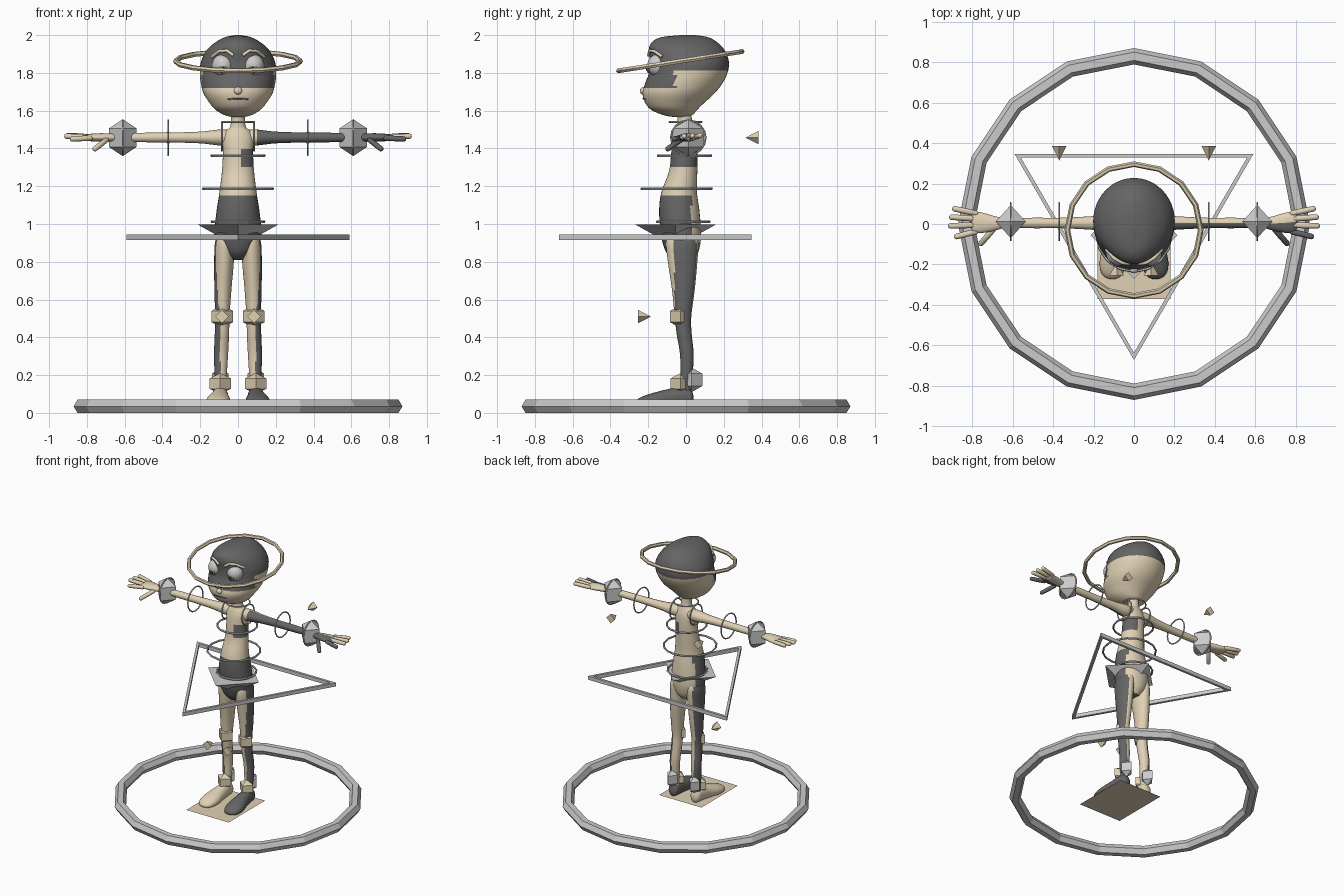
import bpy, bmesh, math
from mathutils import Vector

if "Cube" in bpy.data.objects:
    bpy.data.objects.remove(bpy.data.objects["Cube"])

def material(name, rgb):
    m = bpy.data.materials.new(name)
    m.diffuse_color = (*rgb, 1)
    m.use_nodes = True
    m.node_tree.nodes["Principled BSDF"].inputs["Base Color"].default_value = m.diffuse_color
    return m

TAN = material("tan", (0.75, 0.64, 0.46))
GREY = material("dark_grey", (0.13, 0.13, 0.13))
WHITE = material("eye_white", (0.8, 0.8, 0.78))
GREEN = material("iris_green", (0.2, 0.28, 0.12))
BLACK = material("black", (0.02, 0.02, 0.02))
SIDES = ((-1, "right"), (1, "left"))

def finish(name, mat=None, smooth=False):
    o = bpy.context.object
    o.name = name
    if mat:
        o.data.materials.append(mat)
    for p in o.data.polygons:
        p.use_smooth = smooth
    return o

def ring(name, loc, r, tube, rot=(0, 0, 0), mat=None, minor=6, major=16):
    bpy.ops.mesh.primitive_torus_add(major_radius=r, minor_radius=tube, major_segments=major,
                                     minor_segments=minor, location=loc, rotation=rot)
    return finish(name, mat)

def ball(name, loc, scale, mat=None, seg=24, rings=16, smooth=True):
    bpy.ops.mesh.primitive_uv_sphere_add(segments=seg, ring_count=rings, radius=1, location=loc)
    bpy.context.object.scale = scale
    return finish(name, mat, smooth)

def diamond(name, loc, scale, mat=None):
    return ball(name, loc, scale, mat, 4, 2, False)

def arrow(name, loc, rot, mat):
    bpy.ops.mesh.primitive_cone_add(vertices=4, radius1=0.036, radius2=0, depth=0.07,
                                    location=loc, rotation=rot)
    return finish(name, mat)

def spline(rows, steps):
    """Catmull-Rom through the section rows."""
    out = []
    for i in range(len(rows) - 1):
        a, b, c, d = (Vector(rows[max(0, min(len(rows) - 1, i + k))]) for k in (-1, 0, 1, 2))
        for j in range(steps):
            t = j / steps
            out.append(0.5 * (2 * b + (c - a) * t + (2 * a - 5 * b + 4 * c - d) * t * t
                              + (3 * b - a - 3 * c + d) * t ** 3))
    return out + [Vector(rows[-1])]

def loft(name, rows, axis="Z", n=32, steps=5, dark=None, floor=None):
    """Elliptical sections (x, y, z, half_a, half_b) swept along an axis; dark(c) picks grey faces."""
    bm = bmesh.new()
    loops = []
    for x, y, z, a, b in spline(rows, steps):
        loop = []
        for k in range(n):
            t = 2 * math.pi * k / n
            u, v = a * math.cos(t), b * math.sin(t)
            p = {"Z": (x + u, y + v, z), "X": (x, y + u, z + v), "Y": (x + u, y, z + v)}[axis]
            if floor is not None:
                p = (p[0], p[1], max(p[2], floor))
            loop.append(bm.verts.new(p))
        loops.append(loop)
    for l, m in zip(loops, loops[1:]):
        for k in range(n):
            bm.faces.new((l[k], l[(k + 1) % n], m[(k + 1) % n], m[k]))
    bm.faces.new(loops[0])
    bm.faces.new(loops[-1])
    bmesh.ops.recalc_face_normals(bm, faces=bm.faces)
    for f in bm.faces:
        f.smooth = True
        f.material_index = int(bool(dark and dark(f.calc_center_median())))
    me = bpy.data.meshes.new(name)
    bm.to_mesh(me)
    bm.free()
    me.materials.append(TAN)
    me.materials.append(GREY)
    o = bpy.data.objects.new(name, me)
    bpy.context.collection.objects.link(o)
    return o

def tube(name, pts, r, mat):
    cu = bpy.data.curves.new(name, "CURVE")
    cu.dimensions = "3D"
    cu.bevel_depth, cu.bevel_resolution = r, 2
    s = cu.splines.new("POLY")
    s.points.add(len(pts) - 1)
    for p, c in zip(s.points, pts):
        p.co = (*c, 1)
    cu.use_fill_caps = True
    cu.materials.append(mat)
    o = bpy.data.objects.new(name, cu)
    bpy.context.collection.objects.link(o)
    return o

# head: (z, front y, back y, half width)
profile = [(1.567, -.07, .0, .035), (1.578, -.125, .035, .075), (1.605, -.185, .06, .12),
           (1.64, -.215, .095, .15), (1.69, -.23, .15, .182), (1.74, -.218, .19, .196),
           (1.80, -.196, .22, .202), (1.86, -.192, .227, .196), (1.92, -.197, .205, .165),
           (1.96, -.183, .168, .122), (1.988, -.135, .12, .072), (2.0, -.03, .05, .015)]
loft("head", [(0, (f + b) / 2, z, w, (b - f) / 2) for z, f, b, w in profile], n=48,
     dark=lambda c: c.z > 1.81 or (c.z > 1.72 and c.y < -.06))
ball("nose", (0, -.226, 1.705), (.022, .018, .02), TAN)
tube("mouth", [(-.055, -.212, 1.66), (-.02, -.226, 1.664), (.02, -.226, 1.664), (.055, -.212, 1.66)], .004, GREY)
for s, side in SIDES:
    ball(side + "_eye", (s * .08, -.145, 1.84), (.058, .06, .06), WHITE)
    ball(side + "_iris", (s * .08, -.199, 1.82), (.022, .009, .022), GREEN)
    ball(side + "_pupil", (s * .08, -.206, 1.82), (.011, .006, .011), BLACK)
    tube(side + "_eyebrow", [(s * x, y, z) for x, y, z in
         ((.025, -.197, 1.893), (.06, -.192, 1.918), (.1, -.168, 1.915), (.138, -.125, 1.885))], .009, TAN)

# neck and torso
loft("torso", [(0, -.015, .81, .035, .05), (0, -.02, .85, .085, .085), (0, -.025, .92, .122, .104),
               (0, -.03, .99, .122, .108), (0, -.036, 1.08, .112, .106), (0, -.036, 1.17, .098, .094),
               (0, -.015, 1.28, .085, .075), (0, -.008, 1.38, .08, .07), (0, -.005, 1.45, .085, .062),
               (0, -.005, 1.49, .068, .05), (0, -.005, 1.52, .04, .04), (0, -.01, 1.6, .037, .037)],
     dark=lambda c: c.z < 1.15 and c.y < .03 or (1.3 < c.z < 1.4 and c.x > .02))

for s, side in SIDES:
    # leg and foot
    loft(side + "_leg", [(s * x, y, z, a, b) for x, y, z, a, b in
         ((.092, .0, .06, .03, .034), (.092, .0, .15, .03, .031), (.09, .005, .3, .037, .036),
          (.085, -.01, .42, .038, .04), (.083, -.016, .51, .038, .044), (.08, -.014, .65, .045, .06),
          (.074, -.018, .8, .052, .078), (.07, -.02, .9, .052, .085), (.06, -.02, .95, .04, .07))],
         dark=lambda c: abs(c.x) > .094 and c.y > -.06)
    loft(side + "_foot", [(s * x, y, z, a, b) for x, y, z, a, b in
         ((.093, .04, .07, .015, .02), (.093, .025, .08, .036, .045), (.094, -.02, .085, .042, .055),
          (.098, -.09, .075, .05, .052), (.104, -.17, .062, .064, .045), (.107, -.225, .055, .06, .034),
          (.107, -.258, .05, .042, .022), (.107, -.272, .048, .015, .008))],
         axis="Y", floor=.037, dark=lambda c: c.x > 0)
    # arm, palm and fingers
    grey_arm = lambda c: c.x > 0 and c.y < .005 and c.x > .1
    loft(side + "_arm", [(s * x, .005, 1.458, a, b) for x, a, b in
         ((.04, .04, .04), (.1, .045, .042), (.2, .034, .031), (.36, .026, .026),
          (.5, .026, .025), (.62, .022, .021), (.67, .026, .02))], axis="X", n=24, dark=grey_arm)
    loft(side + "_palm", [(s * x, y, 1.458, a, b) for x, y, a, b in
         ((.64, .005, .022, .018), (.69, .003, .036, .022), (.75, .006, .05, .022),
          (.79, .01, .052, .018), (.805, .01, .042, .01))], axis="X", n=24, dark=grey_arm)
    fingers = [("index", (.77, -.035, 1.455), (.89, -.065, 1.45)), ("middle", (.78, -.005, 1.46), (.92, -.01, 1.465)),
               ("ring", (.78, .025, 1.46), (.915, .035, 1.468)), ("little", (.77, .05, 1.46), (.9, .078, 1.47)),
               ("thumb", (.69, -.02, 1.45), (.765, -.105, 1.392))]
    for f, p, q in fingers:
        a, b = Vector((s * p[0], p[1], p[2])), Vector((s * q[0], q[1], q[2]))
        d = (b - a).normalized()
        bpy.ops.mesh.primitive_uv_sphere_add(segments=12, ring_count=10, radius=1, location=(a + b) / 2)
        o = bpy.context.object
        half = (b - a).length / 2
        for v in o.data.vertices:      # capsule: round ends, straight middle
            z = v.co.z
            v.co = v.co * .0145
            v.co.z += (half - .0145) * (1 if z > .01 else -1 if z < -.01 else 0)
        o.rotation_euler = d.to_track_quat("Z", "Y").to_euler()
        finish(side + "_" + f + "_finger", GREY if s > 0 and f in ("index", "thumb") else TAN, True)

    # control shapes on each side
    quarter = (0, math.pi / 2, 0)
    ring(side + "_shoulder_ring", (s * .085, 0, 1.463), .075, .005, quarter)
    ring(side + "_elbow_ring", (s * .37, .012, 1.457), .092, .005, quarter)
    ring(side + "_wrist_ring", (s * .61, .012, 1.457), .092, .005, quarter)
    diamond(side + "_wrist_diamond", (s * .61, .012, 1.457), (.085, .095, .098))
    diamond(side + "_knee_diamond", (s * .083, -.03, .51), (.066, .063, .06), TAN)
    diamond(side + "_ankle_diamond", (s * .094, -.03, .155), (.065, .06, .055), TAN)
    diamond(side + "_heel_diamond", (s * .094, .03, .175), (.05, .065, .065))
    arrow(side + "_knee_arrow", (s * .085, -.22, .51), (-math.pi / 2, 0, 0), TAN)
    arrow(side + "_elbow_arrow", (s * .37, .35, 1.457), (math.pi / 2, 0, 0), TAN)

# central control rings
ring("base_ring", (0, 0, .035), .83, .0404)
ring("head_ring", (0, -.03, 1.862), .33, .014, (math.atan2(.105, .675), 0, 0), TAN)
ring("neck_ring", (0, -.003, 1.54), .085, .005)
ring("chest_ring", (0, -.008, 1.362), .14, .007)
ring("waist_ring", (0, -.05, 1.187), .185, .007)
ring("hip_ring", (0, -.015, 1.012), .138, .007)

# triangular frame round the hips
corners = [Vector((-.575, .337, .93)), Vector((.575, .337, .93)), Vector((0, -.655, .93))]
centre = sum(corners, Vector()) / 3
bm = bmesh.new()
loops = []
for c in corners:
    out = (c - centre).normalized() * .018
    up = Vector((0, 0, .014))
    loops.append([bm.verts.new(p) for p in (c + out + up, c + out - up, c - out - up, c - out + up)])
for i in range(3):
    l, m = loops[i], loops[(i + 1) % 3]
    for k in range(4):
        bm.faces.new((l[k], l[(k + 1) % 4], m[(k + 1) % 4], m[k]))
bmesh.ops.recalc_face_normals(bm, faces=bm.faces)
me = bpy.data.meshes.new("hip_triangle")
bm.to_mesh(me)
bm.free()
bpy.context.collection.objects.link(bpy.data.objects.new("hip_triangle", me))

# upside-down pyramid at the pelvis
bpy.ops.mesh.primitive_cone_add(vertices=4, radius1=.215, radius2=0, depth=.12,
                                location=(0, -.055, .938), rotation=(math.pi, 0, 0))
finish("pelvis_pyramid")

# flat plate under the feet
bpy.ops.mesh.primitive_plane_add(size=1, location=(0, -.15, .035))
bpy.context.object.scale = (.36, .44, 1)
finish("foot_plate", TAN)
